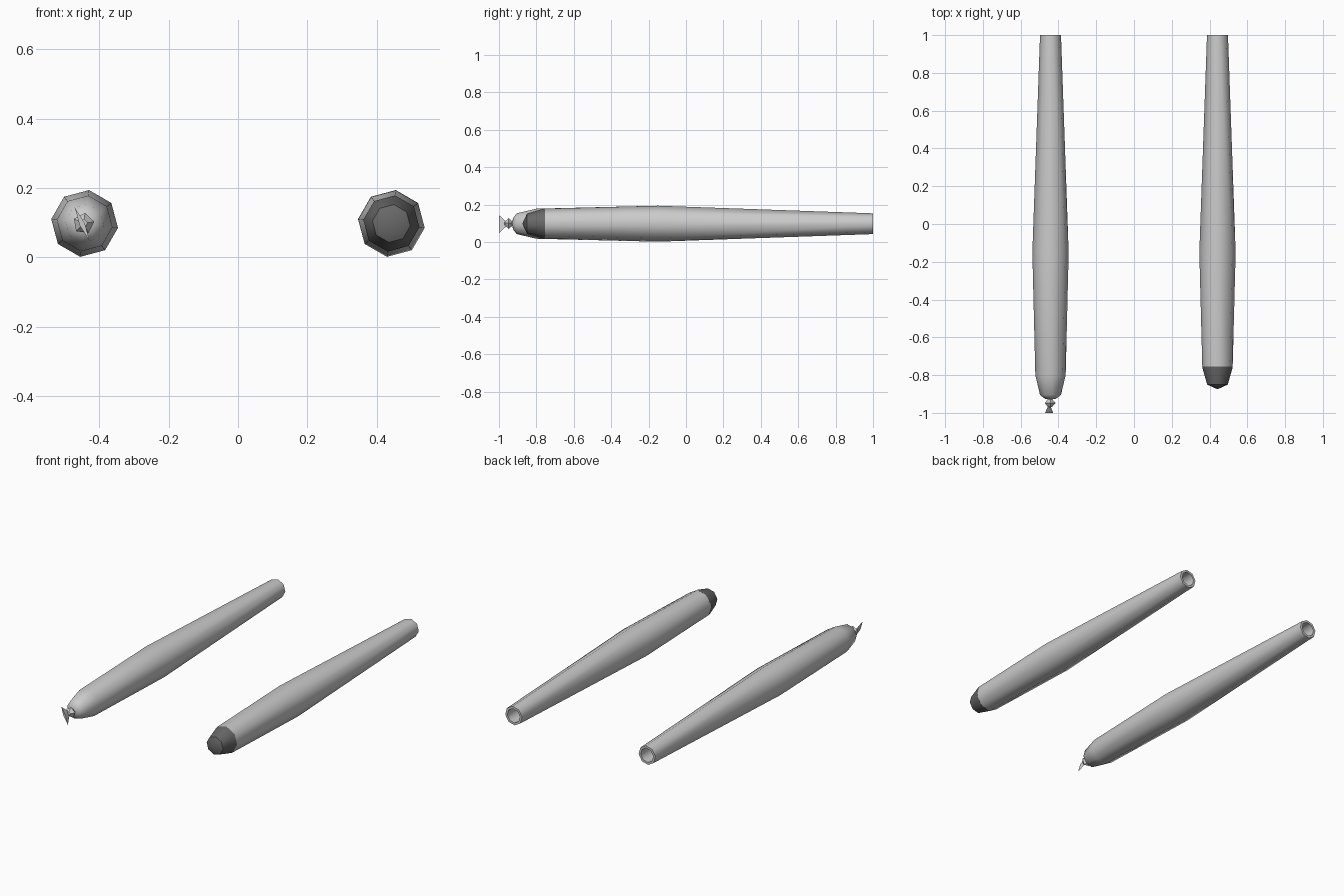
import bpy, bmesh, math
from mathutils import Vector

if "Cube" in bpy.data.objects:
    bpy.data.objects.remove(bpy.data.objects["Cube"])


def material(name, v):
    m = bpy.data.materials.new(name)
    m.diffuse_color = (v, v, v, 1)
    m.use_nodes = True
    m.node_tree.nodes["Principled BSDF"].inputs["Base Color"].default_value = m.diffuse_color
    return m


PAPER = material("paper", 0.6)
ASH = material("ash", 0.14)


def lathe(name, cx, cz, profile, mat, sides=8, phase=-7.5, squash=1.0, smooth=48):
    """Spin (y, radius) points about the y axis; radius 0 makes a pole."""
    bm = bmesh.new()
    a0 = math.radians(phase)
    u = Vector((math.cos(a0), 0, math.sin(a0)))
    w = Vector((-math.sin(a0), 0, math.cos(a0))) * squash
    rings = []
    for y, r in profile:
        c = Vector((cx, y, cz))
        n = sides if r > 0 else 1
        rings.append([bm.verts.new(c + r * (u * math.cos(2 * math.pi * k / sides)
                                            + w * math.sin(2 * math.pi * k / sides)))
                      for k in range(n)])
    for a, b in zip(rings, rings[1:]):
        for k in range(sides):
            j = (k + 1) % sides
            if len(a) == 1:
                bm.faces.new((a[0], b[k], b[j]))
            elif len(b) == 1:
                bm.faces.new((a[k], a[j], b[0]))
            else:
                bm.faces.new((a[k], a[j], b[j], b[k]))
    bmesh.ops.recalc_face_normals(bm, faces=bm.faces)
    me = bpy.data.meshes.new(name)
    bm.to_mesh(me)
    bm.free()
    me.materials.append(mat)
    ob = bpy.data.objects.new(name, me)
    bpy.context.collection.objects.link(ob)
    bpy.context.view_layer.objects.active = ob
    ob.select_set(True)
    bpy.ops.object.shade_smooth_by_angle(angle=math.radians(smooth))
    ob.select_set(False)
    return ob


X, Z = 0.442, 0.098
# shared tapered tube with a hollow mouth end
TUBE = [(-0.15, 0.097), (1.0, 0.056), (1.0, 0.042), (0.45, 0.05), (0.45, 0)]

# unlit roll with rounded, twisted end
lathe("twisted_roll", -X, Z,
      [(-0.93, 0), (-0.925, 0.03), (-0.905, 0.056), (-0.80, 0.081)] + TUBE, PAPER)
lathe("twist_knot", -X - 0.003, Z,
      [(-0.972, 0), (-0.968, 0.012), (-0.948, 0.031), (-0.93, 0.014), (-0.92, 0.014), (-0.92, 0)],
      PAPER, sides=5, phase=10, smooth=30)
lathe("twist_flap", -X - 0.007, Z - 0.002,
      [(-1.0, 0), (-1.0, 0.053), (-0.96, 0.012), (-0.96, 0)],
      PAPER, sides=4, phase=114, squash=0.15, smooth=30)

# lit roll with ash tip
lathe("lit_roll", X, Z, [(-0.76, 0), (-0.76, 0.081)] + TUBE, PAPER)
lathe("ash_tip", X, Z,
      [(-0.875, 0), (-0.85, 0.055), (-0.76, 0.081), (-0.755, 0.0815), (-0.755, 0)], ASH)
